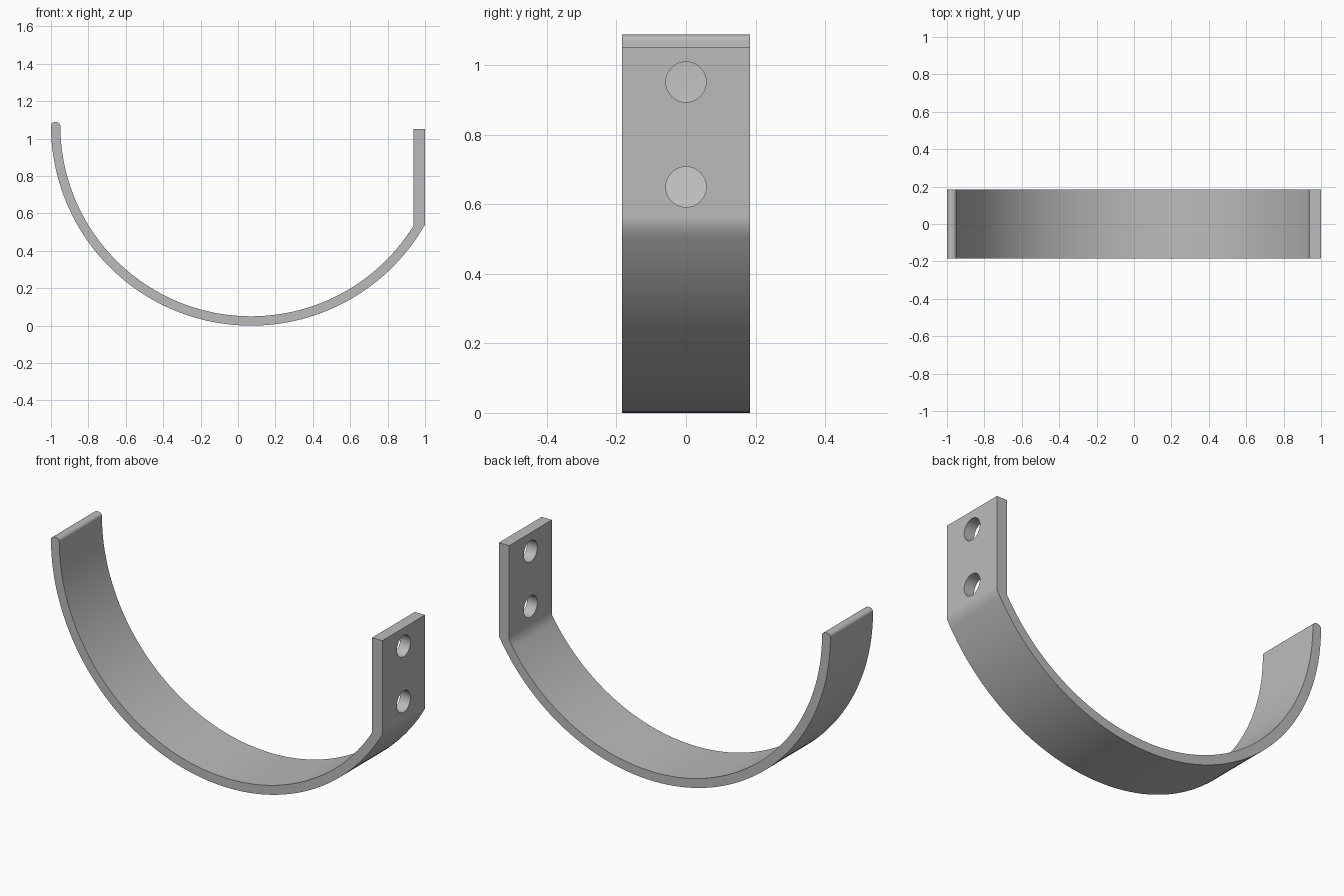
import bpy, bmesh, math

if "Cube" in bpy.data.objects:
    bpy.data.objects.remove(bpy.data.objects["Cube"], do_unlink=True)

R, WALL, HALF_W = 1.07, 0.05, 0.184      # outer radius, strap thickness, half width
PLATE_IN, PLATE_OUT, PLATE_TOP = 0.938, 1.0, 1.052
CX, CZ = R - 1, R                        # centre of the strap's arc

grey = bpy.data.materials.new("satin_grey")
grey.use_nodes = True
colour = (0.5, 0.5, 0.5, 1)
grey.diffuse_color = colour
grey.node_tree.nodes["Principled BSDF"].inputs["Base Color"].default_value = colour


def arc_point(radius, angle):
    return CX + radius * math.cos(angle), CZ + radius * math.sin(angle)


# Profile as (outer, inner) point pairs, starting at the rounded free tip
pairs = []
for i in range(8):
    t = math.radians(84 * (1 - i / 8))
    mid, half, z = -1 + WALL / 2, WALL / 2 * math.cos(t), CZ + 0.019 * math.sin(t)
    pairs.append(((mid - half, z), (mid + half, z)))

# Curved strap, running down and round to the mounting plate
end_out = -math.acos((PLATE_OUT - CX) / R)
end_in = -math.acos((PLATE_IN - CX) / (R - WALL))
STEPS = 72
for i in range(STEPS + 1):
    f = i / STEPS
    pairs.append((arc_point(R, -math.pi + f * (end_out + math.pi)),
                  arc_point(R - WALL, -math.pi + f * (end_in + math.pi))))

# Upright plate, with a short strip above the bend
for z in (0.565, PLATE_TOP):
    pairs.append(((PLATE_OUT, z), (PLATE_IN, z)))

# Join four-cornered sections into a solid
bm = bmesh.new()
rings = []
for (xo, zo), (xi, zi) in pairs:
    corners = ((xo, -HALF_W, zo), (xi, -HALF_W, zi), (xi, HALF_W, zi), (xo, HALF_W, zo))
    rings.append([bm.verts.new(c) for c in corners])
for a, b in zip(rings, rings[1:]):
    for k in range(4):
        n = (k + 1) % 4
        bm.faces.new((a[k], a[n], b[n], b[k]))
bm.faces.new(rings[0])
bm.faces.new(rings[-1])
bmesh.ops.recalc_face_normals(bm, faces=bm.faces)
mesh = bpy.data.meshes.new("strap_bracket")
bm.to_mesh(mesh)
bm.free()
mesh.materials.append(grey)
bracket = bpy.data.objects.new("strap_bracket", mesh)
bpy.context.collection.objects.link(bracket)

# Two screw holes through the plate
for z in (0.65, 0.952):
    bpy.ops.mesh.primitive_cylinder_add(vertices=48, radius=0.058, depth=0.3,
                                        location=(0.97, 0, z),
                                        rotation=(0, math.pi / 2, 0))
    cutter = bpy.context.object
    cutter.name = "hole_cutter"
    cutter.hide_render = True
    cutter.data.materials.append(grey)
    cut = bracket.modifiers.new("screw_hole", 'BOOLEAN')
    cut.operation, cut.solver, cut.object = 'DIFFERENCE', 'EXACT', cutter
    bpy.ops.object.select_all(action='DESELECT')
    bracket.select_set(True)
    bpy.context.view_layer.objects.active = bracket
    bpy.ops.object.modifier_apply(modifier=cut.name)
    bpy.data.objects.remove(cutter, do_unlink=True)

bpy.ops.object.shade_smooth_by_angle(angle=math.radians(35))
